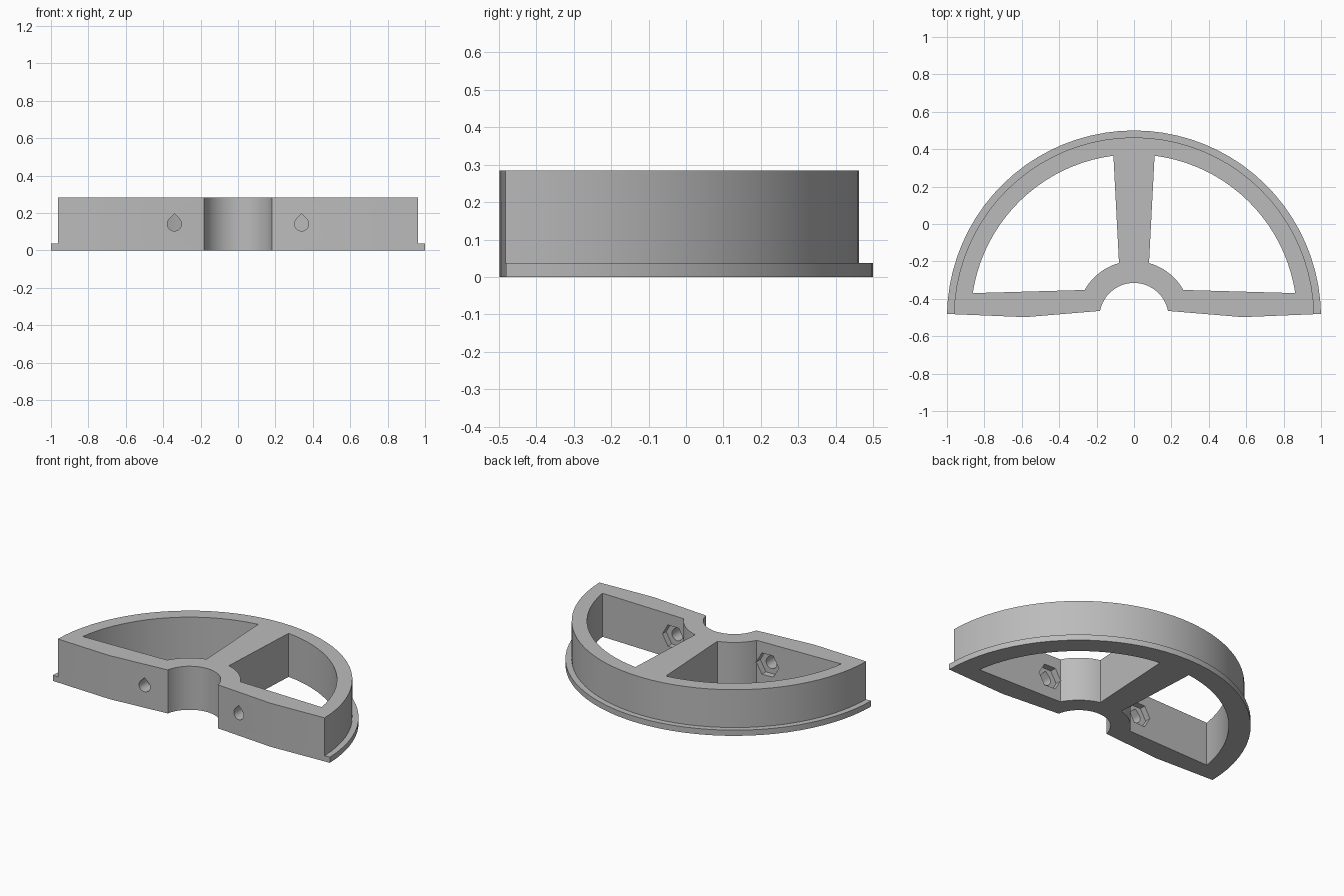
import bpy
import bmesh
from math import cos, sin, radians

if "Cube" in bpy.data.objects:
    bpy.data.objects.remove(bpy.data.objects["Cube"])

HEIGHT = 0.284
FLANGE = 0.037
AXIS_Y = -0.5      # the wheel's axis lies on this line
BOLT_X = 0.34

grey = bpy.data.materials.new("plain grey")
grey.use_nodes = True
grey.diffuse_color = (0.5, 0.5, 0.5, 1)
grey.node_tree.nodes["Principled BSDF"].inputs["Base Color"].default_value = (0.5, 0.5, 0.5, 1)


def arc(radius, start, end, steps, cx=0.0, cy=AXIS_Y):
    """Points along an arc, angles in degrees."""
    angles = [radians(start + (end - start) * i / steps) for i in range(steps + 1)]
    return [(cx + radius * cos(a), cy + radius * sin(a)) for a in angles]


def prism(name, outline, low, high, along_y=False):
    """Extrude a closed outline along z, or along y for a bolt hole."""
    bm = bmesh.new()
    verts = [bm.verts.new((u, low, v) if along_y else (u, v, low)) for u, v in outline]
    face = bm.faces.new(verts)
    moved = bmesh.ops.extrude_face_region(bm, geom=[face])["geom"]
    depth = high - low
    bmesh.ops.translate(bm, vec=(0, depth, 0) if along_y else (0, 0, depth),
                        verts=[g for g in moved if isinstance(g, bmesh.types.BMVert)])
    bmesh.ops.recalc_face_normals(bm, faces=bm.faces)
    mesh = bpy.data.meshes.new(name)
    bm.to_mesh(mesh)
    bm.free()
    mesh.materials.append(grey)
    obj = bpy.data.objects.new(name, mesh)
    bpy.context.collection.objects.link(obj)
    return obj


def cut(target, cutter):
    """Subtract the cutter and remove it."""
    cutter.hide_render = True
    mod = target.modifiers.new("cut", "BOOLEAN")
    mod.operation = "DIFFERENCE"
    mod.solver = "EXACT"
    mod.object = cutter
    bpy.context.view_layer.objects.active = target
    bpy.ops.object.modifier_apply(modifier=mod.name)
    bpy.data.objects.remove(cutter)


# Half wheel blank with the shaft bore in its front edge
blank = (arc(1.0, 1.1, 178.9, 40) + [(-0.58, -0.498)]
         + arc(0.185, 169, 11, 24) + [(0.58, -0.498)])
wheel = prism("half_wheel", blank, 0, HEIGHT)

# Step above the bottom flange
step = arc(0.963, -8, 188, 44) + arc(1.15, 188, -8, 44)
cut(wheel, prism("step_cutter", step, FLANGE, HEIGHT + 0.1))

# Windows between rim, hub, middle spoke and front walls
window = arc(0.302, 29.2, 74.6, 12) + arc(0.872, 82.75, 8.6, 20)
# Teardrop bolt hole and hexagonal nut pocket
mid = HEIGHT / 2
teardrop = arc(0.038, 135, 405, 24, BOLT_X, mid) + [(BOLT_X, mid + 0.054)]
hexagon = arc(0.08, 0, 300, 5, BOLT_X, mid)

for side in (1, -1):
    def mirrored(points):
        return [(side * x, y) for x, y in points]
    cut(wheel, prism("window_cutter", mirrored(window), -0.1, HEIGHT + 0.1))
    cut(wheel, prism("nut_cutter", mirrored(hexagon), -0.395, -0.342, True))
    cut(wheel, prism("bolt_cutter", mirrored(teardrop), -0.6, -0.342, True))

# Smooth curved walls, sharp corners
bpy.ops.object.select_all(action="DESELECT")
wheel.select_set(True)
bpy.context.view_layer.objects.active = wheel
bpy.ops.object.shade_smooth_by_angle(angle=radians(30))
